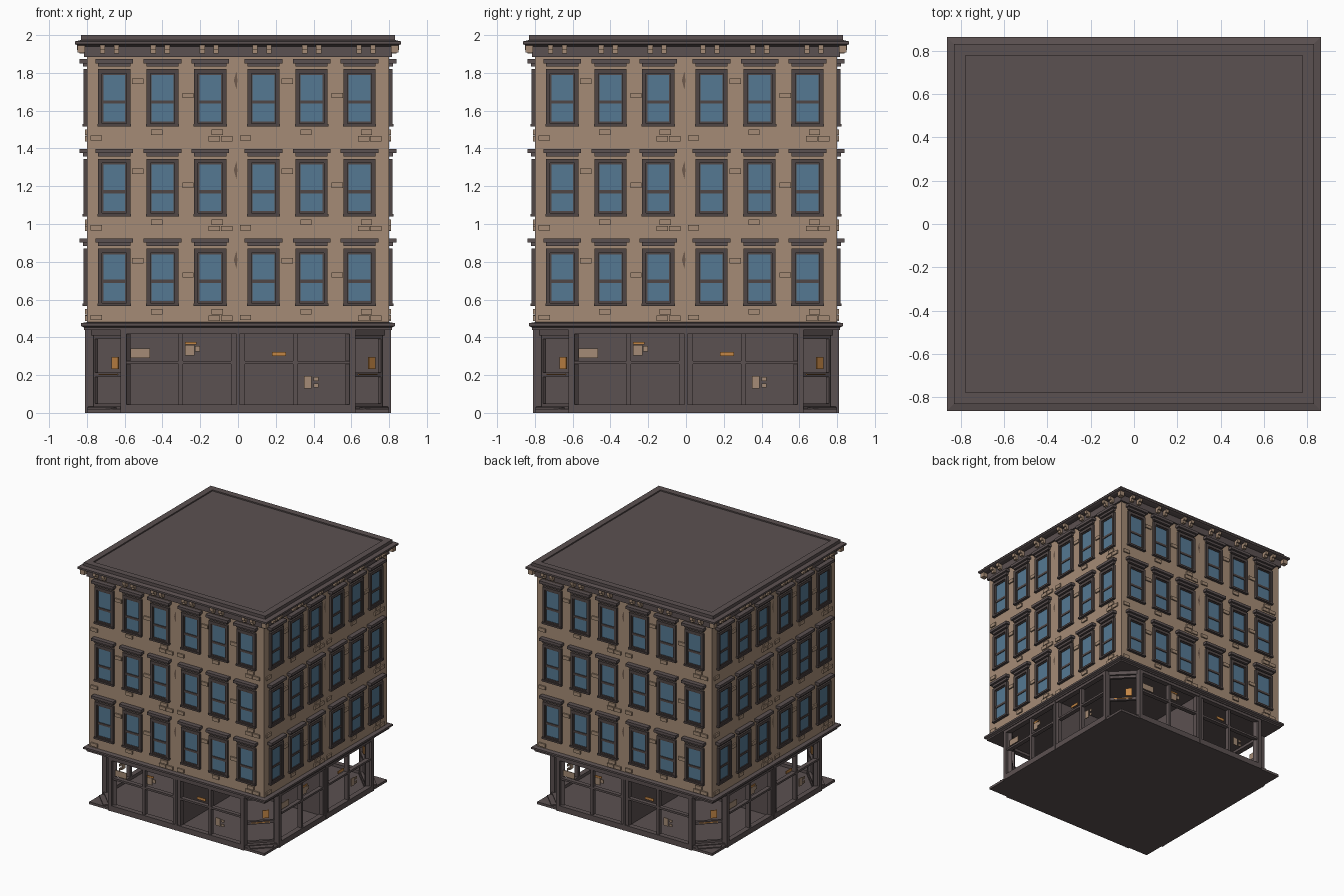
import bpy, bmesh, math
from mathutils import Matrix, Vector

def mat(name, r, g, b):
    m = bpy.data.materials.new(name)
    m.diffuse_color = (r, g, b, 1)
    return m

STONE = mat("tan_brick", 0.375, 0.26, 0.18)
DARK = mat("charcoal_trim", 0.105, 0.082, 0.082)
FRAME = mat("dark_window_frame", 0.08, 0.062, 0.06)
GLASS = mat("blue_glass", 0.09, 0.19, 0.29)
ORANGE = mat("orange_paper", 0.55, 0.24, 0.06)
CHIP = mat("worn_brown", 0.16, 0.105, 0.075)

def finish(name, bm, material):
    bmesh.ops.recalc_face_normals(bm, faces=bm.faces)
    me = bpy.data.meshes.new(name)
    bm.to_mesh(me)
    bm.free()
    me.materials.append(material)
    ob = bpy.data.objects.new(name, me)
    bpy.context.collection.objects.link(ob)
    return ob

def boxes(name, material, specs, turn=0):
    """Boxes (x0,x1, outward d0,d1, z0,z1) on the front, repeated on all four sides."""
    bm = bmesh.new()
    for k in range(4):
        rot = Matrix.Rotation(math.radians(90 * k + turn), 4, 'Z')
        for x0, x1, d0, d1, z0, z1 in specs:
            loc = Matrix.Translation(((x0 + x1) / 2, -(d0 + d1) / 2, (z0 + z1) / 2))
            size = Matrix.Diagonal((x1 - x0, d1 - d0, z1 - z0, 1))
            bmesh.ops.create_cube(bm, size=1, matrix=rot @ loc @ size)
    return finish(name, bm, material)

def square_loft(name, material, profile):
    """Square rings (half width, z) joined from bottom to top, capped."""
    bm = bmesh.new()
    rings = [[bm.verts.new((sx * h, sy * h, z)) for sx, sy in
              ((-1, -1), (1, -1), (1, 1), (-1, 1))] for h, z in profile]
    for a, b in zip(rings, rings[1:]):
        for i in range(4):
            j = (i + 1) % 4
            bm.faces.new((a[i], a[j], b[j], b[i]))
    bm.faces.new(rings[0][::-1])
    bm.faces.new(rings[-1])
    return finish(name, bm, material)

# Main masses; the open shop floor is split by crossing inner walls
square_loft("base_slab", DARK, [(0.80, 0), (0.80, 0.02)])
boxes("shop_inner_walls", DARK, [(-0.006, 0.006, 0.0, 0.775, 0.02, 0.45)])
square_loft("shop_cornice", DARK, [(0.80, 0.44), (0.815, 0.44), (0.815, 0.452),
                                   (0.832, 0.46), (0.832, 0.475), (0.80, 0.48)])
square_loft("brick_walls", STONE, [(0.80, 0.47), (0.80, 1.90)])
square_loft("roof_cornice", DARK, [(0.79, 1.885), (0.815, 1.885), (0.815, 1.94),
            (0.845, 1.945), (0.863, 1.952), (0.863, 1.967), (0.83, 1.974),
            (0.83, 2.0), (0.778, 2.0), (0.778, 1.99)])

# Windows: two groups of three per side, three floors
CENTRES = [x + s for s in (0, 0.79) for x in (-0.655, -0.40, -0.147)]
FLOORS = [0.565, 1.04, 1.515]
glass, sash, frame, hood, sill = [], [], [], [], []
for z in FLOORS:
    for c in CENTRES:
        glass.append((c - 0.07, c + 0.07, 0.79, 0.804, z + 0.02, z + 0.29))
        for s in (-1, 1):
            a, b = sorted((c + s * 0.064, c + s * 0.085))
            frame.append((a, b, 0.79, 0.818, z, z + 0.305))
            a, b = sorted((c + s * 0.058, c + s * 0.066))
            sash.append((a, b, 0.79, 0.81, z + 0.018, z + 0.285))
        frame.append((c - 0.066, c + 0.066, 0.79, 0.818, z + 0.282, z + 0.305))
        frame.append((c - 0.066, c + 0.066, 0.79, 0.818, z, z + 0.018))
        for r0, r1 in ((0.016, 0.028), (0.122, 0.14), (0.274, 0.284)):
            sash.append((c - 0.058, c + 0.058, 0.79, 0.81, z + r0, z + r1))
        sill.append((c - 0.088, c + 0.088, 0.79, 0.823, z, z + 0.014))
        hood.append((c - 0.085, c + 0.085, 0.79, 0.82, z + 0.318, z + 0.338))
        hood.append((c - 0.1, c + 0.1, 0.79, 0.838, z + 0.336, z + 0.358))
boxes("window_glass", GLASS, glass)
boxes("window_sashes", FRAME, sash)
boxes("window_frames", FRAME, frame)
boxes("window_sills", FRAME, sill)
boxes("window_hoods", DARK, hood)

# Raised bricks scattered between the windows
bricks = []
for z in FLOORS:
    for s in (0, 0.79):
        for x, dz in ((-0.53, 0.24), (-0.265, 0.165), (-0.75, -0.06),
                      (-0.43, -0.03), (-0.11, -0.03), (-0.125, -0.064), (-0.06, -0.064)):
            bricks.append((x + s - 0.03, x + s + 0.03, 0.79, 0.811,
                           z + dz - 0.014, z + dz + 0.014))
boxes("raised_bricks", STONE, bricks)

# Worn diamond chips on the middle seam of each wall
bm = bmesh.new()
for k in range(4):
    rot = Matrix.Rotation(math.radians(90 * k), 4, 'Z')
    for z in FLOORS:
        pts = ((-0.022, 0.245), (-0.008, 0.195), (-0.003, 0.245), (-0.008, 0.295))
        bm.faces.new([bm.verts.new(rot @ Vector((x, -0.803, z + dz))) for x, dz in pts])
finish("wall_chips", bm, CHIP)

# Paired cornice brackets, plus one on each corner
brackets = [(c + s - 0.014, c + s + 0.014, 0.80, d, z0, 1.95)
            for c in (-0.68, -0.412, -0.153, 0.127, 0.39, 0.678) for s in (-0.037, 0.037)
            for d, z0 in ((0.853, 1.922), (0.838, 1.902))]
boxes("cornice_brackets", STONE, brackets)
boxes("corner_brackets", STONE, [(-0.85, -0.81, 0.81, 0.85, 1.908, 1.945)])

# Shop front framing, open between the bars
shop = [(-0.60, 0.60, 0.765, 0.808, 0, 0.045), (-0.60, 0.60, 0.765, 0.80, 0.258, 0.274),
        (-0.62, 0.62, 0.765, 0.808, 0.418, 0.45), (-0.036, 0.036, 0.765, 0.80, 0.02, 0.44),
        (-0.009, 0.009, 0.765, 0.81, 0.0, 0.45)]
for s in (-1, 1):
    shop.append((s * 0.303 - 0.011, s * 0.303 + 0.011, 0.765, 0.80, 0.02, 0.44))
    shop.append((s * 0.605 - 0.016, s * 0.605 + 0.016, 0.765, 0.81, 0.0, 0.45))
boxes("shop_front_frame", DARK, shop)

# Angled corner doors, open where the glass would be
door = [(-0.12, 0.12, 0.948, 0.97, a, b) for a, b in
        ((0.02, 0.05), (0.19, 0.215), (0.39, 0.42))]
for s in (-1, 1):
    for i, o, d in ((0.102, 0.122, 0.97), (0.118, 0.142, 0.988)):
        a, b = sorted((s * i, s * o))
        door.append((a, b, 0.945, d, 0.02, 0.44))
door.append((-0.14, 0.14, 0.945, 0.988, 0.41, 0.45))
boxes("door_frame", DARK, door, -45)
boxes("door_step", DARK, [(-0.14, 0.14, 0.94, 1.0, 0.01, 0.035),
                          (-0.09, 0.09, 0.99, 1.04, 0.01, 0.028)], -45)
boxes("door_notice", ORANGE, [(0.017, 0.067, 0.957, 0.964, 0.232, 0.297)], -45)
boxes("door_push_bar", ORANGE, [(-0.07, 0.07, 0.968, 0.976, 0.2, 0.206)], -45)

# Paper notices in the shop windows
boxes("tan_notices", STONE, [(-0.57, -0.465, 0.785, 0.791, 0.29, 0.34),
                             (-0.28, -0.23, 0.785, 0.791, 0.303, 0.36),
                             (-0.228, -0.2, 0.785, 0.791, 0.325, 0.355),
                             (0.35, 0.39, 0.785, 0.791, 0.13, 0.195),
                             (0.40, 0.425, 0.785, 0.791, 0.17, 0.19),
                             (0.40, 0.425, 0.785, 0.791, 0.135, 0.155)])
boxes("orange_notices", ORANGE, [(0.18, 0.255, 0.785, 0.791, 0.3, 0.322),
                                 (-0.28, -0.22, 0.785, 0.791, 0.362, 0.376)])
